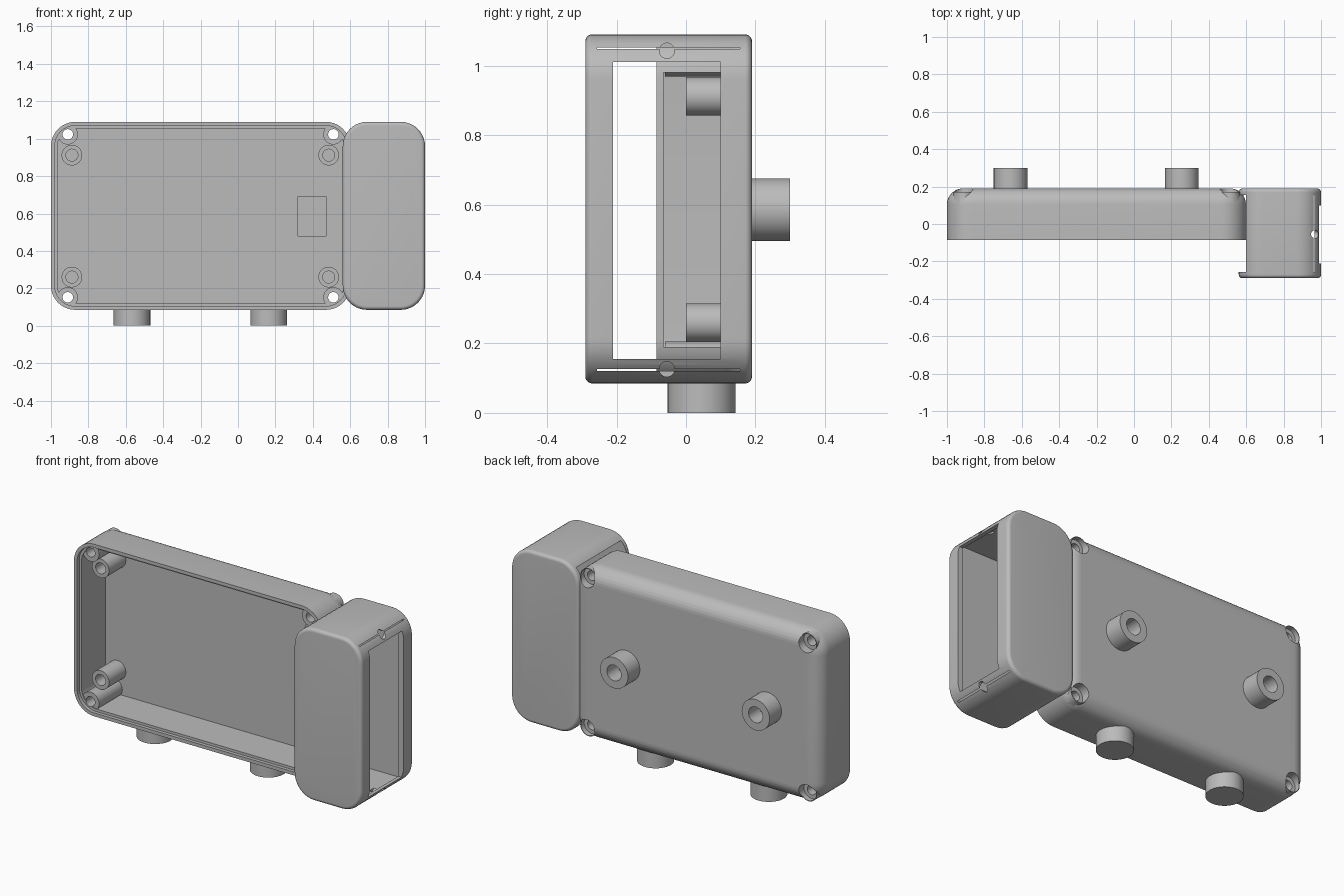
import bpy, bmesh, math
from mathutils import Matrix

if "Cube" in bpy.data.objects:
    bpy.data.objects.remove(bpy.data.objects["Cube"])

grey = bpy.data.materials.new("plain_grey")
grey.use_nodes = True
COLOUR = (0.5, 0.5, 0.5, 1)
grey.diffuse_color = COLOUR
grey.node_tree.nodes["Principled BSDF"].inputs["Base Color"].default_value = COLOUR


def finish(bm, name):
    bmesh.ops.recalc_face_normals(bm, faces=bm.faces)
    mesh = bpy.data.meshes.new(name)
    bm.to_mesh(mesh)
    bm.free()
    ob = bpy.data.objects.new(name, mesh)
    bpy.context.collection.objects.link(ob)
    mesh.materials.append(grey)
    return ob


def rounded_rect(x0, x1, z0, z1, r, steps=10):
    corners = [(x1 - r, z1 - r), (x0 + r, z1 - r), (x0 + r, z0 + r), (x1 - r, z0 + r)]
    pts = []
    for q, (cx, cz) in enumerate(corners):
        for i in range(steps + 1):
            a = math.pi / 2 * (q + i / steps)
            pts.append((cx + r * math.cos(a), cz + r * math.sin(a)))
    return pts


def slab(name, x0, x1, z0, z1, r, rings):
    """Rounded rectangle swept along y; each ring is (y, inset)."""
    bm = bmesh.new()
    loops = [[bm.verts.new((x, y, z)) for x, z in
              rounded_rect(x0 + d, x1 - d, z0 + d, z1 - d, r - d)] for y, d in rings]
    for a, b in zip(loops, loops[1:]):
        for i in range(len(a)):
            j = (i + 1) % len(a)
            bm.faces.new((a[i], a[j], b[j], b[i]))
    bm.faces.new(loops[0])
    bm.faces.new(loops[-1])
    return finish(bm, name)


def fillet(y, size, direction, steps=8):
    """Rings of a rounded edge that ends on the plane y."""
    angles = [math.pi / 2 * i / steps for i in range(steps + 1)]
    return [(y - direction * size * (1 - math.sin(a)), size * (1 - math.cos(a))) for a in angles]


def box(name, x0, x1, y0, y1, z0, z1):
    bm = bmesh.new()
    bmesh.ops.create_cube(bm, size=1)
    bmesh.ops.scale(bm, vec=(x1 - x0, y1 - y0, z1 - z0), verts=bm.verts)
    bmesh.ops.translate(bm, vec=((x0 + x1) / 2, (y0 + y1) / 2, (z0 + z1) / 2), verts=bm.verts)
    return finish(bm, name)


def rod(name, axis, centre, r, length):
    bm = bmesh.new()
    bmesh.ops.create_cone(bm, cap_ends=True, segments=40, radius1=r, radius2=r, depth=length)
    turn = {"x": Matrix.Rotation(math.pi / 2, 3, "Y"), "y": Matrix.Rotation(math.pi / 2, 3, "X"),
            "z": Matrix.Identity(3)}[axis]
    bmesh.ops.rotate(bm, matrix=turn, verts=bm.verts)
    bmesh.ops.translate(bm, vec=centre, verts=bm.verts)
    return finish(bm, name)


def combine(ob, other, operation="DIFFERENCE"):
    other.hide_render = True
    mod = ob.modifiers.new("bool", "BOOLEAN")
    mod.operation, mod.solver, mod.object = operation, "EXACT", other
    bpy.context.view_layer.objects.active = ob
    bpy.ops.object.modifier_apply(modifier=mod.name)
    bpy.data.objects.remove(other)


BOTTOM, TOP, BACK = 0.085, 1.09, 0.19
FLOOR = 0.155

# Tray with a rounded back, open at the front, with a stepped rim
tray = slab("tray", -1, 0.6, BOTTOM, TOP, 0.13, [(-0.085, 0)] + fillet(BACK, 0.085, 1))
combine(tray, slab("cavity", -0.965, 0.565, BOTTOM + 0.035, TOP - 0.035, 0.095, [(-0.2, 0), (FLOOR, 0)]))
combine(tray, slab("rim_step", -0.98, 0.58, BOTTOM + 0.02, TOP - 0.02, 0.11, [(-0.2, 0), (-0.065, 0)]))

# Corner screw bosses with through holes and counterbores at the back
screws = [(x, z) for x in (-0.91, 0.51) for z in (0.152, 1.023)]
for x, z in screws:
    combine(tray, rod("boss", "y", (x, 0.055, z), 0.054, 0.23), "UNION")
for x, z in screws:
    combine(tray, rod("screw_hole", "y", (x, 0, z), 0.028, 1))
    combine(tray, rod("counterbore", "y", (x, 0.23, z), 0.05, 0.18))

# Opening into the side box, and a shallow pocket in the floor
combine(tray, box("side_opening", 0.55, 0.65, -0.065, 0.15, 0.19, 0.98))
combine(tray, box("pocket", 0.32, 0.47, 0.1, FLOOR + 0.015, 0.48, 0.69))

# Side box: hollow, cut away to fit around the tray, with a window on its left
side = slab("side_box", 0.56, 1, BOTTOM, TOP, 0.13,
            fillet(-0.29, 0.02, -1)[::-1] + fillet(BACK, 0.02, 1))
combine(side, box("hollow", 0.59, 0.965, -0.257, FLOOR, BOTTOM + 0.035, TOP - 0.037))
combine(side, box("tray_notch", 0.4, 0.6, -0.257, FLOOR, 0, 1.3))
combine(side, box("window", 0.9, 1.2, -0.21, 0.1, 0.155, 1.01))
for z in (0.126, 1.043):
    combine(side, rod("pin_hole", "x", (1, -0.055, z), 0.022, 0.2))

parts = [tray, side]


def tube(name, x, z, y0, y1, outer, inner, hole_y0, hole_y1):
    ob = rod(name, "y", (x, (y0 + y1) / 2, z), outer, y1 - y0)
    combine(ob, rod("bore", "y", (x, (hole_y0 + hole_y1) / 2, z), inner, hole_y1 - hole_y0))
    parts.append(ob)


# Board standoffs inside, tubes on the back, round feet below
for x, side_name in ((-0.888, "right"), (0.485, "left")):
    for z, level in ((0.26, "lower"), (0.912, "upper")):
        tube(f"standoff_{level}_{side_name}", x, z, 0, FLOOR + 0.005, 0.055, 0.032, -0.1, 0.14)
for x, side_name in ((-0.66, "right"), (0.255, "left")):
    tube("back_tube_" + side_name, x, 0.585, BACK - 0.005, 0.3, 0.09, 0.046, 0.2, 0.4)
for x, side_name in ((-0.567, "right"), (0.165, "left")):
    parts.append(rod("foot_" + side_name, "z", (x, 0.045, 0.05), 0.098, 0.1))

# Smooth the curves, keep the edges crisp
for ob in parts:
    bpy.ops.object.select_all(action="DESELECT")
    ob.select_set(True)
    bpy.context.view_layer.objects.active = ob
    bpy.ops.object.shade_smooth_by_angle(angle=math.radians(30))
